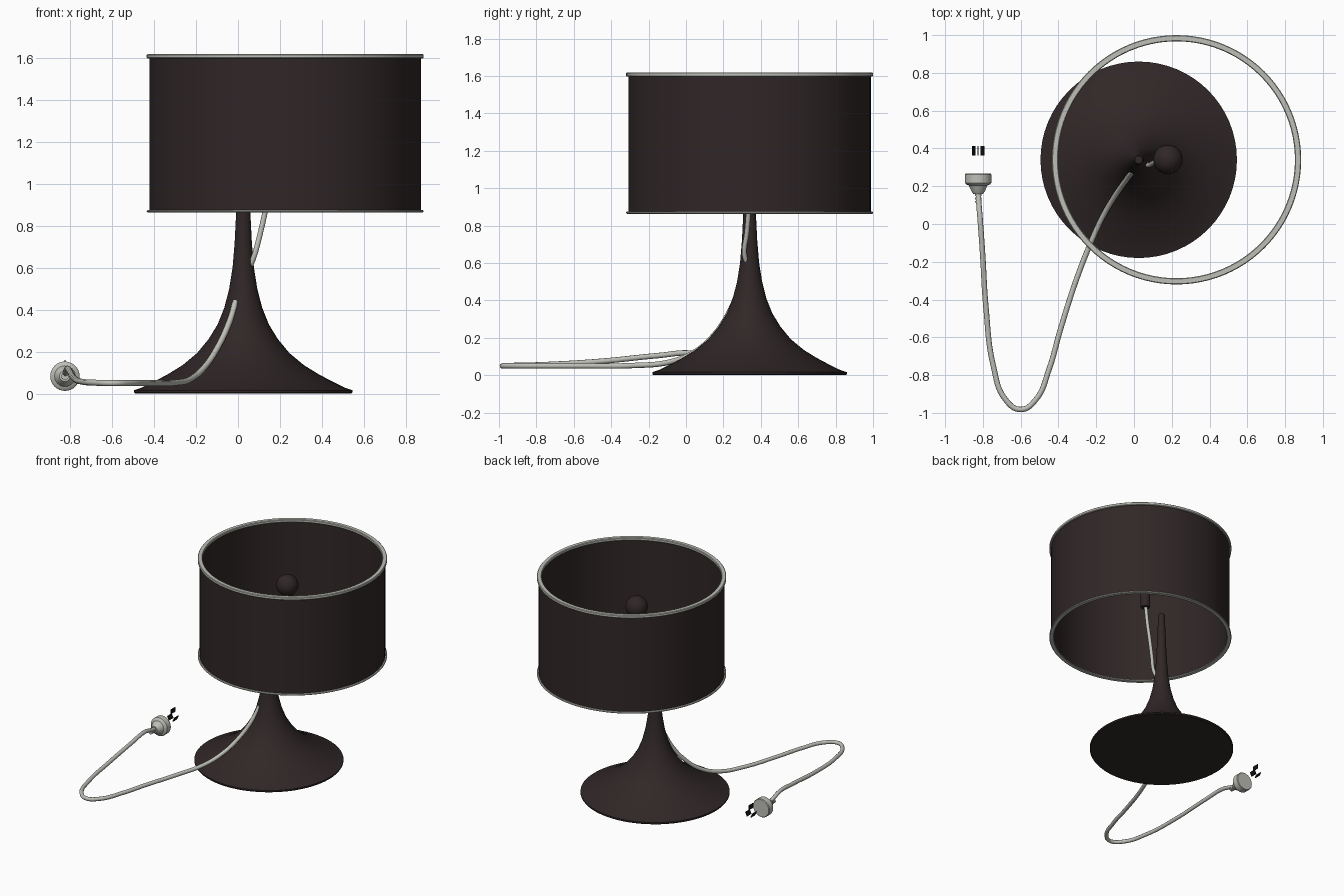
import bpy, bmesh, math
from mathutils import Vector, Matrix

cube = bpy.data.objects.get("Cube")
if cube:
    bpy.data.objects.remove(cube, do_unlink=True)


def material(name, colour, rough=0.6):
    m = bpy.data.materials.new(name)
    m.use_nodes = True
    m.diffuse_color = (*colour, 1)
    bsdf = m.node_tree.nodes["Principled BSDF"]
    bsdf.inputs["Base Color"].default_value = (*colour, 1)
    bsdf.inputs["Roughness"].default_value = rough
    return m


DARK = material("dark brown", (0.03, 0.02, 0.02))
GREY = material("warm grey", (0.52, 0.52, 0.48))
BLACK = material("black", (0.006, 0.006, 0.006))


def finish(name, bm, mat, smooth=True):
    bmesh.ops.recalc_face_normals(bm, faces=bm.faces)
    mesh = bpy.data.meshes.new(name)
    bm.to_mesh(mesh)
    bm.free()
    mesh.materials.append(mat)
    ob = bpy.data.objects.new(name, mesh)
    bpy.context.collection.objects.link(ob)
    if smooth:
        bpy.ops.object.select_all(action="DESELECT")
        ob.select_set(True)
        bpy.context.view_layer.objects.active = ob
        bpy.ops.object.shade_smooth_by_angle(angle=math.radians(35))
    return ob


def lathe(name, profile, centre, mat, steps=64, closed=False, along_y=False):
    """Revolve (radius, height) points about an upright axis, or one along y."""
    bm = bmesh.new()
    verts = [bm.verts.new((r, 0, h)) for r, h in profile]
    ring = verts + verts[:1] if closed else verts
    edges = [bm.edges.new(pair) for pair in zip(ring, ring[1:])]
    bmesh.ops.spin(bm, geom=verts + edges, cent=(0, 0, 0), axis=(0, 0, 1),
                   angle=math.tau, steps=steps, use_merge=True)
    bmesh.ops.remove_doubles(bm, verts=bm.verts, dist=0.0002)
    if along_y:
        bmesh.ops.rotate(bm, verts=bm.verts, matrix=Matrix.Rotation(-math.pi / 2, 3, "X"))
    bmesh.ops.translate(bm, verts=bm.verts, vec=Vector(centre))
    return finish(name, bm, mat)


def tube(name, points, radius, mat):
    """Round cord through a smooth path, turned into a mesh."""
    cu = bpy.data.curves.new(name, "CURVE")
    cu.dimensions = "3D"
    cu.bevel_depth = radius
    cu.bevel_resolution = 3
    cu.resolution_u = 8
    cu.use_fill_caps = True
    sp = cu.splines.new("BEZIER")
    sp.bezier_points.add(len(points) - 1)
    for bp, p in zip(sp.bezier_points, points):
        bp.co = p
        bp.handle_left_type = bp.handle_right_type = "AUTO"
    cu.materials.append(mat)
    ob = bpy.data.objects.new(name, cu)
    bpy.context.collection.objects.link(ob)
    bpy.ops.object.select_all(action="DESELECT")
    ob.select_set(True)
    bpy.context.view_layer.objects.active = ob
    bpy.ops.object.convert(target="MESH")
    bpy.ops.object.shade_smooth_by_angle(angle=math.radians(50))


BASE = (0.025, 0.34, 0)
SHADE = (0.225, 0.34, 0)

# Flared base and stem
lathe("base_stem", [
    (0, 0), (0.515, 0), (0.52, 0.006), (0.52, 0.016), (0.48, 0.03), (0.42, 0.06),
    (0.36, 0.092), (0.29, 0.135), (0.22, 0.193), (0.165, 0.26), (0.122, 0.33),
    (0.09, 0.41), (0.067, 0.5), (0.051, 0.6), (0.041, 0.72), (0.034, 0.86),
    (0.028, 1.0), (0.025, 1.12), (0.02, 1.13), (0, 1.13)], BASE, DARK)

# Drum shade, open at both ends
lathe("shade", [(0.648, 0.87), (0.648, 1.61), (0.638, 1.61), (0.638, 0.87)],
      SHADE, DARK, steps=96, closed=True)

# Shade rims
for name, low, high in (("top_rim", 1.597, 1.619), ("bottom_rim", 0.863, 0.875)):
    e = 0.004
    lathe(name, [(0.627, low + e), (0.627 + e, low), (0.66 - e, low), (0.66, low + e),
                 (0.66, high - e), (0.66 - e, high), (0.627 + e, high), (0.627, high - e)],
          SHADE, GREY, steps=96, closed=True)

# Bulb and its socket
bulb = [(0.078 * math.cos(a), 1.395 + 0.078 * math.sin(a))
        for a in (math.radians(-60 + 15 * i) for i in range(11))]
lathe("bulb", [(0.034, 1.28)] + bulb[:-1] + [(0, 1.473)], (0.18, 0.342, 0), DARK, steps=32)
lathe("bulb_socket", [(0, 1.13), (0.032, 1.13), (0.036, 1.14), (0.036, 1.29), (0, 1.29)],
      (0.18, 0.342, 0), DARK, steps=24)

# Cord from the stem up to the socket
tube("socket_cord", [(0.055, 0.325, 0.60), (0.075, 0.312, 0.65), (0.105, 0.325, 0.76),
                     (0.13, 0.334, 0.87), (0.16, 0.34, 1.02), (0.177, 0.342, 1.15)],
     0.013, GREY)

# Power cord from the stem to the plug
tube("power_cord", [
    (-0.01, 0.275, 0.44), (-0.04, 0.235, 0.345), (-0.10, 0.15, 0.215),
    (-0.165, 0.04, 0.12), (-0.225, -0.09, 0.07), (-0.30, -0.28, 0.052),
    (-0.39, -0.56, 0.05), (-0.45, -0.77, 0.05), (-0.52, -0.93, 0.05),
    (-0.60, -0.982, 0.05), (-0.68, -0.93, 0.052), (-0.745, -0.75, 0.057),
    (-0.783, -0.45, 0.075), (-0.802, -0.15, 0.105), (-0.815, 0.03, 0.118),
    (-0.822, 0.12, 0.097), (-0.825, 0.18, 0.083)], 0.0145, GREY)

# Plug: strain relief ribs, tapered neck and round body
PLUG = (-0.825, 0, 0.083)
lathe("plug_body", [
    (0, 0.155), (0.026, 0.16), (0.036, 0.175), (0.05, 0.205), (0.064, 0.21),
    (0.07, 0.218), (0.07, 0.262), (0.066, 0.267), (0, 0.267)],
    PLUG, GREY, steps=32, along_y=True)
for i in range(3):
    y = 0.118 + 0.018 * i
    lathe("strain_relief_rib", [(0, y - 0.005), (0.018, y - 0.005), (0.018, y + 0.005),
                                (0, y + 0.005)], PLUG, GREY, steps=16, along_y=True)

# Prongs: two slanted side blades and one upright blade
for name, dx, dz, tilt in (("left_prong", 0.023, 0.005, 25),
                           ("right_prong", -0.023, 0.005, -25),
                           ("earth_prong", 0, 0.06, 0)):
    bm = bmesh.new()
    bmesh.ops.create_cube(bm, size=1)
    bmesh.ops.scale(bm, verts=bm.verts, vec=(0.006, 0.05, 0.034))
    bmesh.ops.rotate(bm, verts=bm.verts, matrix=Matrix.Rotation(math.radians(tilt), 3, "Y"))
    bmesh.ops.translate(bm, verts=bm.verts, vec=(PLUG[0] + dx, 0.388, PLUG[2] + dz))
    finish(name, bm, BLACK, smooth=False)
